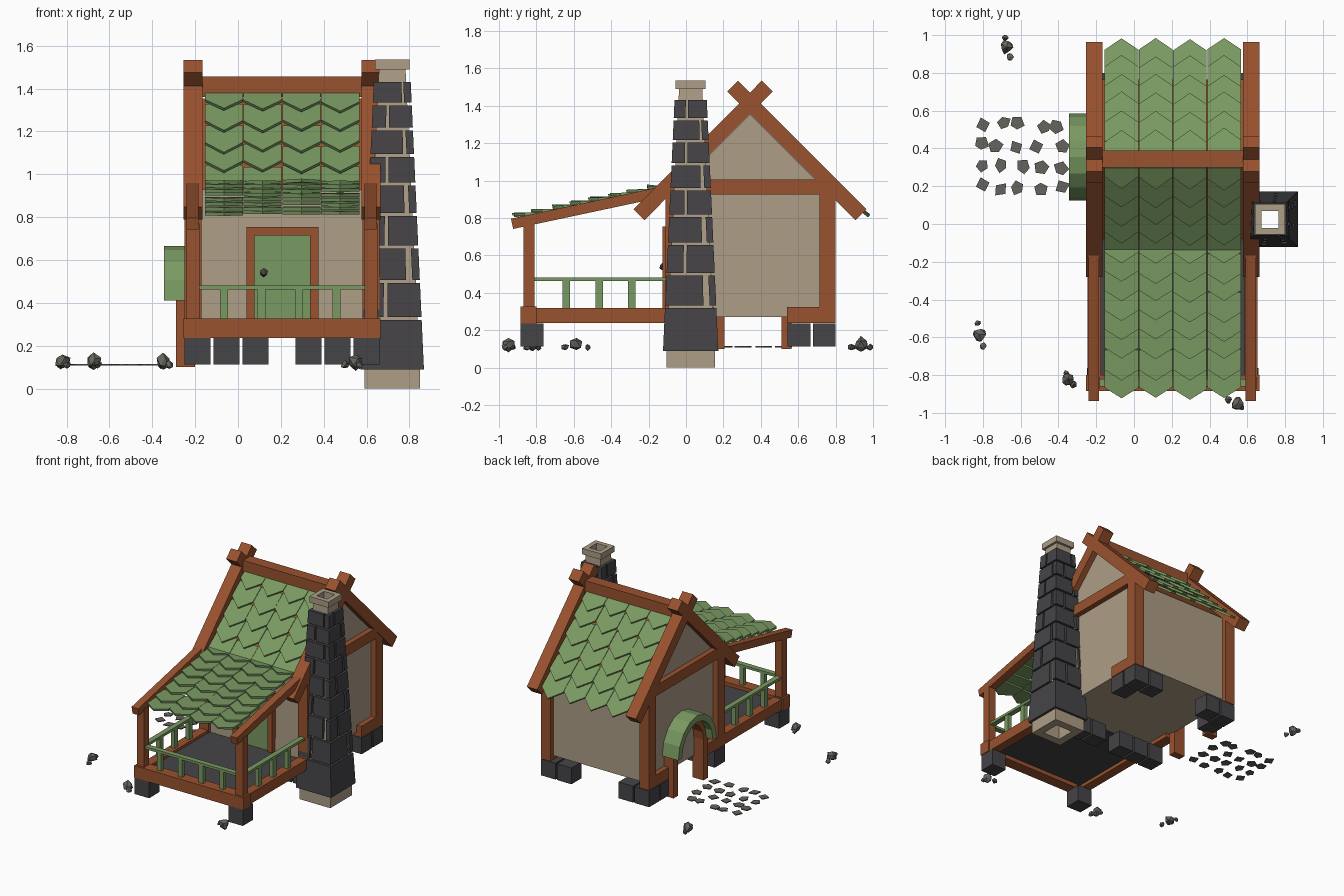
import bpy, bmesh, math, random
from mathutils import Vector, Matrix

random.seed(4)
if "Cube" in bpy.data.objects:
    bpy.data.objects.remove(bpy.data.objects["Cube"])


def material(name, r, g, b):
    m = bpy.data.materials.new(name)
    m.use_nodes = True
    m.diffuse_color = (r, g, b, 1)
    node = m.node_tree.nodes["Principled BSDF"]
    node.inputs["Base Color"].default_value = (r, g, b, 1)
    node.inputs["Roughness"].default_value = 0.9
    return m


WOOD = material("warm brown wood", .32, .085, .028)
GREEN = material("moss green", .19, .32, .12)
PLASTER = material("tan plaster", .42, .34, .24)
SLATE = material("dark slate", .06, .057, .062)
ROCK = material("grey rock", .13, .125, .11)


def finish(name, bm, *mats):
    bmesh.ops.recalc_face_normals(bm, faces=bm.faces)
    me = bpy.data.meshes.new(name)
    bm.to_mesh(me)
    bm.free()
    for m in mats:
        me.materials.append(m)
    ob = bpy.data.objects.new(name, me)
    bpy.context.collection.objects.link(ob)
    return ob


def build(name, solids, *mats):
    """Each solid is a pair of matching end loops."""
    bm = bmesh.new()
    for a, b in solids:
        va, vb = [bm.verts.new(p) for p in a], [bm.verts.new(p) for p in b]
        bm.faces.new(va)
        bm.faces.new(vb)
        for i in range(len(va)):
            j = (i + 1) % len(va)
            bm.faces.new((va[i], va[j], vb[j], vb[i]))
    return finish(name, bm, *mats)


def slab(profile, x0, x1):
    """Extrude a y-z profile along x."""
    return [(x0, y, z) for y, z in profile], [(x1, y, z) for y, z in profile]


def box(x0, x1, y0, y1, z0, z1):
    return slab([(y0, z0), (y1, z0), (y1, z1), (y0, z1)], x0, x1)


def beam(p, q, half, x0, x1):
    """Sloped timber whose centre runs from p to q in y-z."""
    p, q = Vector(p), Vector(q)
    d = (q - p).normalized()
    n = Vector((-d.y, d.x)) * half
    return slab([p + n, q + n, q - n, p - n], x0, x1)


RIDGE = .342
LEFT, RIGHT = (-.25, -.17), (.58, .66)
SIDES = (LEFT, RIGHT)

# House body: gabled block, with boarding on the roof slopes
body = build("house_body", [slab([(-.09, .27), (.765, .27), (.765, .93),
             (RIDGE, 1.353), (-.08, .93)], -.21, .62)], PLASTER, WOOD)
for f in body.data.polygons:
    f.material_index = 1 if .3 < f.normal.z < .9 else 0

# Main timber frame
build("corner_posts", [box(*s, y, y + .085, .24, .95)
      for s in SIDES for y in (-.11, .715)], WOOD)
build("tie_beams", [box(*s, -.07, .755, .925, 1.005) for s in SIDES], WOOD)
build("gable_rafters", [beam((RIDGE + k * .593, .818), (RIDGE - k * .092, 1.505), .041,
      s[0] - .004, s[1] + .004) for s in SIDES for k in (-1, 1)], WOOD)
build("ridge_beam", [box(-.17, .58, .3, .388, 1.36, 1.457)], WOOD)
build("sill_beams", [box(*s, y0, y1, .24, .325) for s in SIDES
      for y0, y1 in ((-.1, .15), (.54, .8))], WOOD)

# Porch
build("porch_floor", [box(-.2, .61, -.83, -.09, .265, .3)], SLATE)
build("porch_sills", [box(s[0] + .005, s[1] - .005, -.82, -.1, .24, .32) for s in SIDES]
      + [box(-.255, .665, -.885, -.8, .235, .327)], WOOD)
build("porch_posts", [box(s[0] + .01, s[1] - .01, -.87, -.81, .32, .77) for s in SIDES], WOOD)
build("porch_rafters", [beam((-.93, .769), (-.08, .95), .028, s[0] + .01, s[1] - .014)
      for s in SIDES], WOOD)

# Porch railing
rails = [box(-.2, .61, -.86, -.82, .463, .482)]
rails += [box(-.083 + i * .175, -.047 + i * .175, -.855, -.825, .32, .47) for i in range(4)]
for s in SIDES:
    mid = sum(s) / 2
    rails.append(box(mid - .02, mid + .02, -.82, -.1, .463, .482))
    rails += [box(mid - .016, mid + .016, y - .02, y + .02, .32, .47)
              for y in (-.64, -.465, -.29)]
build("porch_railing", rails, GREEN)

# Front door
build("door_frame", [box(.04, .078, -.125, -.08, .3, .755), box(.335, .375, -.125, -.08, .3, .755),
      box(.04, .375, -.125, -.08, .715, .755)], WOOD)
build("door", [box(.075, .34, -.108, -.08, .3, .72)], GREEN)


# Roof tiles: pointed plates laid in overlapping rows
def tiles(name, top, down, rows, pitch, length, point):
    top, d = Vector((0, *top)), Vector((0, *down)).normalized()
    n = Vector((0, -d.z, d.y)) if d.y > 0 else Vector((0, d.z, -d.y))
    n *= 1 if n.z > 0 else -1
    solids = []
    for r in range(rows):
        for c in range(4):
            xc = -.066 + c * .181
            end = (r + 1) * pitch + random.uniform(-.008, .008)
            size = min(length, end)
            w, lift = .089, random.uniform(.024, .034)
            shape = [(-w, 0), (w, 0), (w, size - point), (0, size), (-w, size - point)]
            low = [top + Vector((xc + u, 0, 0)) + d * (end - size + v) + n * lift * v / size
                   for u, v in shape]
            solids.append((low, [p + n * .016 for p in low]))
    build(name, solids, GREEN)


tiles("back_roof_tiles", (.375, 1.367), (1, -1), 6, .136, .2, .075)
tiles("front_roof_tiles", (.309, 1.367), (-1, -1), 5, .136, .2, .075)
tiles("porch_roof_tiles", (-.1, .952), (-1, -.21), 8, .104, .16, .055)


# Side doorway with rounded hood
def arch(cy, cz, ro, ri, rise, x0, x1, steps=8):
    out = []
    for i in range(steps):
        a, b = (math.pi * k / steps for k in (i, i + 1))
        pts = [(cy + r * math.cos(t), cz + rise * r * math.sin(t))
               for r, t in ((ro, a), (ro, b), (ri, b), (ri, a))]
        out.append(slab(pts, x0, x1))
    return out


build("side_door_hood", arch(.355, .41, .23, .185, 1.11, -.345, -.2), GREEN)
build("side_door_frame", arch(.355, .41, .2, .15, 1.1, -.29, -.2)
      + [box(-.29, -.2, y, y + .055, .1, .415) for y in (.15, .51)], WOOD)

# Foundation blocks
B, STEP = .122, .135
spots = [(-.25, -.885), (.538, -.885)]
for x, way in ((-.25, 1), (.538, -1)):
    spots += [(x + way * STEP * i, -.11) for i in range(3)]
    spots += [(x, .678), (x + way * STEP, .678), (x, .678 - STEP)]
build("foundation_blocks", [box(x, x + B, y, y + B, .112, .236) for x, y in spots], SLATE)

# Chimney: hollow tapered shaft with cap
CX, CY = .72, .025
bm = bmesh.new()
rings = []
for r, z in ((.13, 0), (.13, .09), (.062, 1.49), (.08, 1.49), (.08, 1.535),
             (.045, 1.535), (.045, 1.4), (.07, 0)):
    rings.append([bm.verts.new((CX + sx * r, CY + sy * r, z))
                  for sx, sy in ((-1, -1), (1, -1), (1, 1), (-1, 1))])
for a, b in zip(rings, rings[1:] + rings[:1]):
    for i in range(4):
        j = (i + 1) % 4
        bm.faces.new((a[i], a[j], b[j], b[i]))
finish("chimney_shaft", bm, PLASTER)

# Chimney stones: staggered plates on all four faces
stones = []
z, height, row = .09, .23, 0
while z < 1.44:
    z1 = min(z + height, 1.482)
    for k in range(4):
        turn = Matrix.Translation((CX, CY, 0)) @ Matrix.Rotation(k * math.pi / 2, 4, 'Z')
        spans = [(-1, 1)] if row == 0 else ([(-1, .5)], [(-1, -.3), (-.17, 1)])[(row + k) % 2]
        for u0, u1 in spans:
            ends = []
            for h in (z, z1):
                r = .152 - .046 * h
                ends.append([turn @ Vector((u, v, h)) for u, v in
                             ((u0 * r, -r), (u1 * r, -r), (u1 * r, .035 - r), (u0 * r, .035 - r))])
            stones.append(ends)
    z, height, row = z1 + .013, (.16 if row == 0 else height * .93), row + 1
build("chimney_stones", stones, SLATE)


# Loose rocks and door knob
def lump(name, x, y, z, r, mat):
    bm = bmesh.new()
    bmesh.ops.create_icosphere(bm, subdivisions=1, radius=r)
    for v in bm.verts:
        v.co = v.co * random.uniform(.75, 1.2) + Vector((x, y, z))
    finish(name, bm, mat)


lump("door_knob", .12, -.125, .54, .018, SLATE)
for x, y, dx, dy in ((-.675, .935, .02, -.05), (-.82, -.585, .02, -.06),
                     (-.35, -.82, .03, -.03), (.55, -.95, -.05, .02)):
    lump("rock", x, y, .125, .038, ROCK)
    lump("small_rock", x + dx, y + dy, .11, .02, ROCK)
    lump("small_rock", x - dx / 3, y - dy, .11, .018, ROCK)

# Path of flat stones
path = []
for i in range(5):
    for y in (.2, .31, .42, .52):
        cx = -.82 + i * .108 + random.uniform(-.025, .025)
        cy = y + random.uniform(-.02, .02)
        start, n = random.uniform(0, 6), random.choice((4, 5, 5))
        pts = [(cx + math.cos(start + t * math.tau / n) * r, cy + math.sin(start + t * math.tau / n) * r)
               for t in range(n) for r in [random.uniform(.03, .045)]]
        path.append(([(*p, .108) for p in pts], [(*p, .115) for p in pts]))
build("path_stones", path, ROCK)
